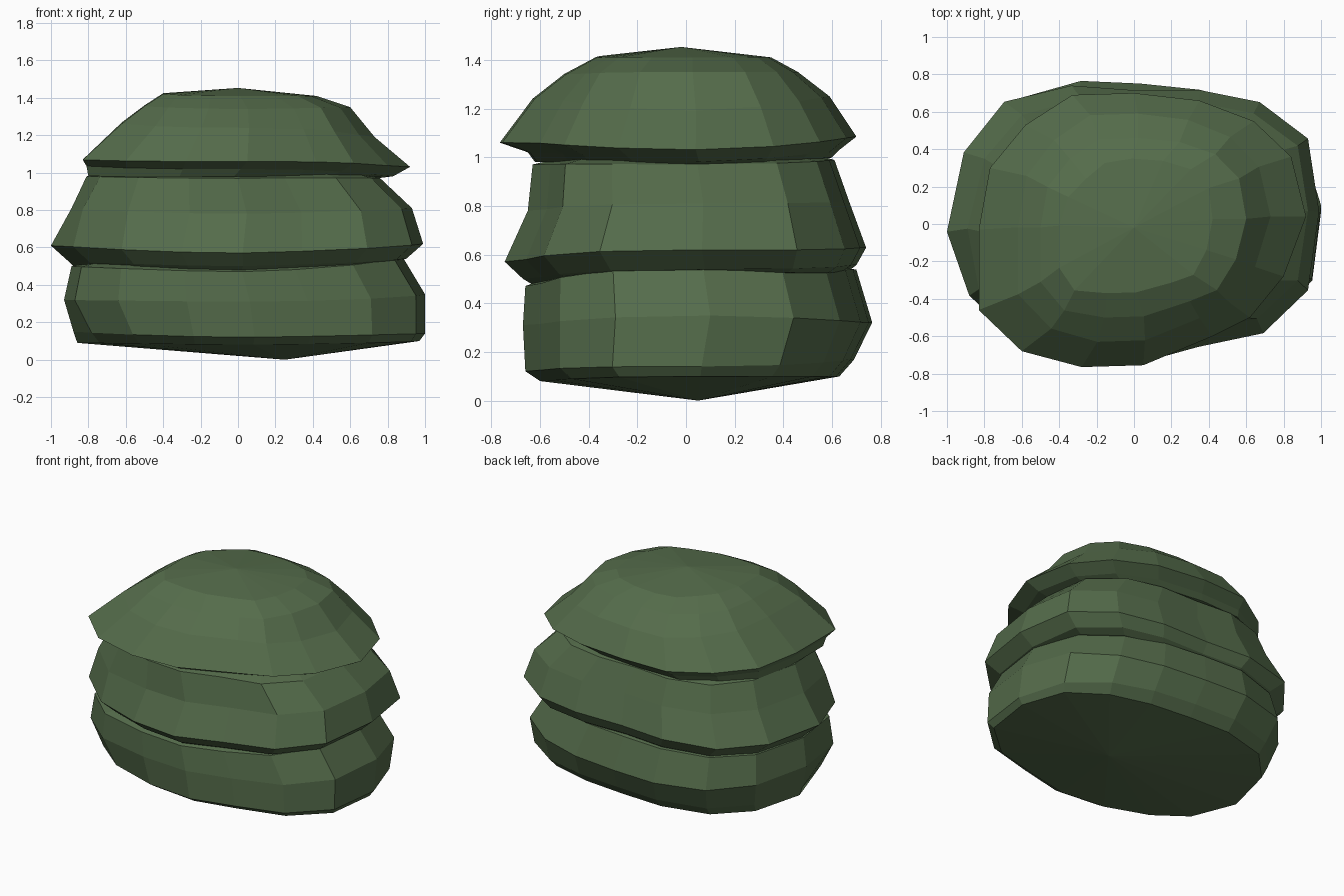
import bpy, bmesh

green = bpy.data.materials.new("leaf_green")
green.diffuse_color = (0.09, 0.15, 0.07, 1)

# Plan outlines, 16 points each, counter-clockwise from the right
WIDE = [(1, .08), (.94, .48), (.68, .68), (.36, .745), (0, .745), (-.33, .77), (-.68, .67), (-.9, .4),
        (-1, -.03), (-.88, -.38), (-.62, -.62), (-.3, -.72), (.03, -.75), (.35, -.66), (.7, -.585), (.94, -.35)]
LOW = [(1, .06), (.89, .42), (.63, .62), (.33, .71), (0, .745), (-.33, .76), (-.68, .66), (-.9, .4),
       (-1, -.04), (-.94, -.44), (-.7, -.65), (-.32, -.73), (.03, -.75), (.35, -.68), (.7, -.59), (.95, -.35)]
CAP = [(.92, .04), (.84, .36), (.64, .55), (.35, .66), (0, .70), (-.33, .69), (-.58, .53), (-.77, .3),
       (-.83, -.03), (-.83, -.46), (-.6, -.68), (-.28, -.765), (.05, -.755), (.42, -.6), (.62, -.5), (.80, -.28)]
EVEN = (0, 0, 0, 0)


def layer(name, outline, rings, top, bottom):
    """Loft rings: (x0, x1, y0, y1, z_left, z_right, z_front, z_back, corner fullness),
    the corners being front left, front right, back left, back right."""
    bm = bmesh.new()
    xs, ys = zip(*outline)
    loops = []
    for x0, x1, y0, y1, zl, zr, zf, zb, full in rings:
        loop = []
        for px, py in outline:
            a = 2 * (px - min(xs)) / (max(xs) - min(xs)) - 1
            b = 2 * (py - min(ys)) / (max(ys) - min(ys)) - 1
            k = 1 + full[(a > 0) + 2 * (b > 0)] * a * a * b * b
            a, b = (max(-1, min(1, t * k)) for t in (a, b))
            u, v = (a + 1) / 2, (b + 1) / 2
            wx, wy = a * a + .01, b * b + .01
            z = (wx * (zl + (zr - zl) * u) + wy * (zf + (zb - zf) * v)) / (wx + wy)
            loop.append(bm.verts.new((x0 + (x1 - x0) * u, y0 + (y1 - y0) * v, z)))
        loops.append(loop)
    n = len(outline)
    for p, q in zip(loops, loops[1:]):
        for i in range(n):
            j = (i + 1) % n
            bm.faces.new((p[i], p[j], q[j], q[i]))
    # close each end with a fan to a centre point
    for loop, tip in ((loops[0], bottom), (loops[-1], top)):
        c = bm.verts.new(tip)
        for i in range(n):
            bm.faces.new((loop[i], loop[(i + 1) % n], c))
    bmesh.ops.recalc_face_normals(bm, faces=bm.faces)
    mesh = bpy.data.meshes.new(name)
    bm.to_mesh(mesh)
    bm.free()
    mesh.materials.append(green)
    ob = bpy.data.objects.new(name, mesh)
    bpy.context.collection.objects.link(ob)


# Bottom tier of foliage, closed by a shallow cone underneath
layer("lower_foliage", LOW, [
    (-.86, .97, -.60, .63, .09, .10, .08, .10, (-.25, 0, 0, 0)),
    (-.88, 1.0, -.66, .69, .15, .14, .12, .17, (-.15, 0, 0, 0)),
    (-.93, 1.0, -.67, .765, .32, .35, .31, .32, EVEN),
    (-.89, .88, -.66, .70, .50, .55, .47, .54, EVEN),
    (-.80, .80, -.58, .60, .52, .56, .50, .56, EVEN)],
    top=(0, 0, .55), bottom=(.25, .05, .0))

# Middle tier with a flared skirt
layer("middle_foliage", WIDE, [
    (-.86, .84, -.62, .66, .48, .53, .47, .53, EVEN),
    (-.90, .90, -.67, .70, .52, .54, .50, .56, EVEN),
    (-1.0, .99, -.745, .74, .61, .62, .57, .63, (0, 0, .05, 0)),
    (-.89, .93, -.65, .67, .81, .81, .78, .82, (.3, 0, 0, 0)),
    (-.81, .76, -.63, .61, .98, .97, .97, .99, (.15, 0, 0, 0)),
    (-.70, .65, -.50, .50, 1.02, 1.0, 1.0, 1.02, EVEN)],
    top=(0, 0, 1.02), bottom=(0, 0, .5))

# Domed top tier with a flattened crown
layer("upper_foliage", CAP, [
    (-.80, .75, -.62, .60, .98, .97, .98, 1.0, EVEN),
    (-.81, .83, -.65, .63, 1.04, .98, 1.02, 1.03, EVEN),
    (-.83, .92, -.765, .70, 1.07, 1.03, 1.06, 1.085, EVEN),
    (-.62, .73, -.63, .59, 1.27, 1.19, 1.24, 1.25, (0, .2, 0, 0)),
    (-.50, .60, -.50, .46, 1.36, 1.35, 1.34, 1.35, (.1, .5, 0, .1)),
    (-.40, .42, -.37, .35, 1.425, 1.41, 1.41, 1.41, (.2, .8, -.3, .2))],
    top=(0, -.02, 1.453), bottom=(0, 0, 1.0))
